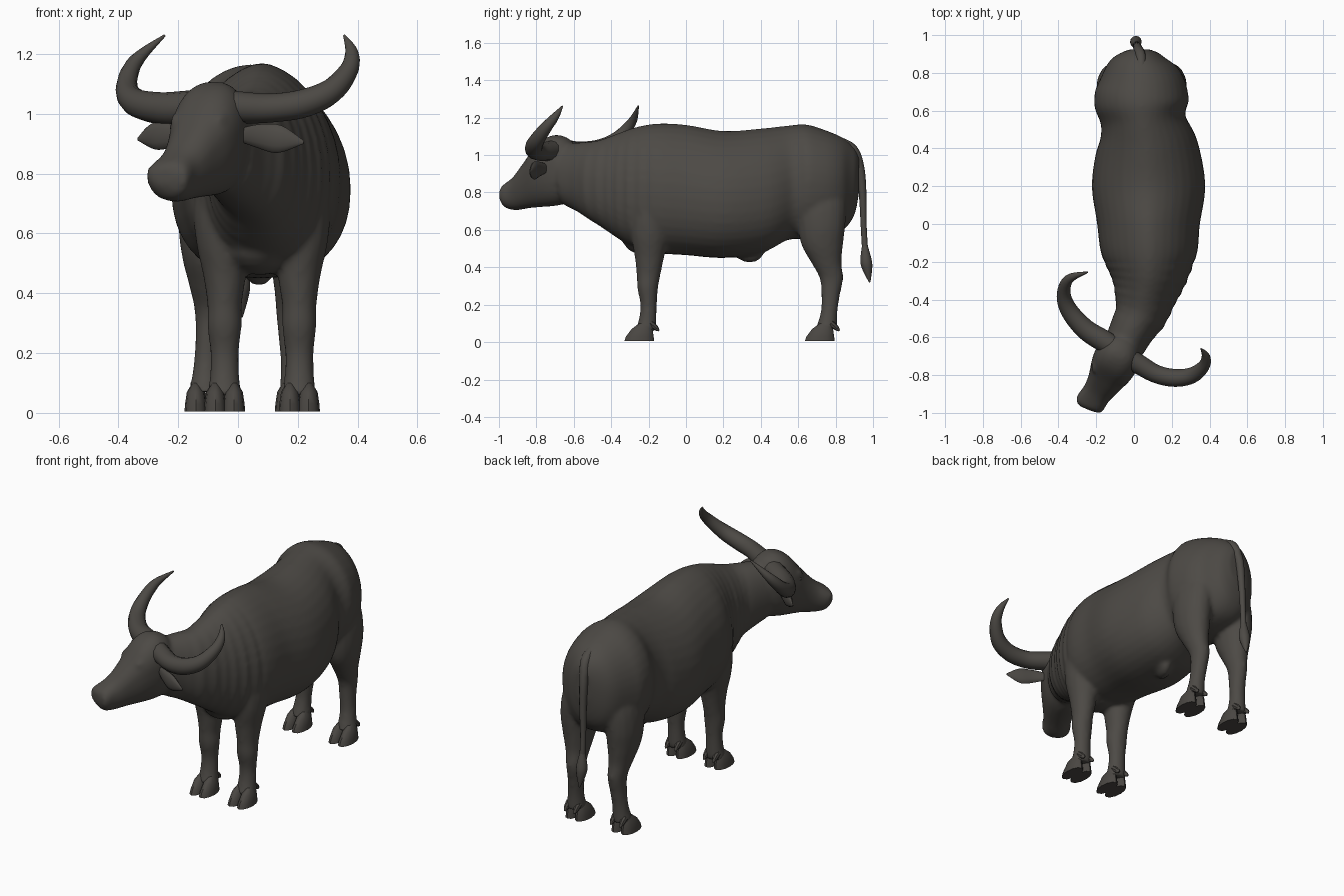
import bpy, bmesh, math
from mathutils import Vector


def material(name, col):
    m = bpy.data.materials.new(name)
    m.diffuse_color = (*col, 1)
    return m


HIDE = material("dark grey hide", (0.074, 0.068, 0.060))
HORN = material("horn grey", (0.072, 0.066, 0.058))
HOOF = material("hoof grey", (0.068, 0.062, 0.055))
EYE = material("eye dark grey", (0.045, 0.041, 0.037))


def smooth_rows(rows, n):
    """Catmull-Rom interpolation of every number in the rows."""
    out = []
    for i in range(len(rows) - 1):
        a, b, c, d = (rows[max(i - 1, 0)], rows[i], rows[i + 1], rows[min(i + 2, len(rows) - 1)])
        for k in range(n):
            t = k / n
            out.append([0.5 * (2 * q + (r - p) * t + (2 * p - 5 * q + 4 * r - s) * t * t
                               + (3 * q - p - 3 * r + s) * t ** 3) for p, q, r, s in zip(a, b, c, d)])
    return out + [list(rows[-1])]


def loft(name, rings, mat):
    bm = bmesh.new()
    vs = [[bm.verts.new(p) for p in ring] for ring in rings]
    n = len(vs[0])
    for a, b in zip(vs, vs[1:]):
        for i in range(n):
            bm.faces.new((a[i], a[(i + 1) % n], b[(i + 1) % n], b[i]))
    bm.faces.new(vs[0])
    bm.faces.new(vs[-1])
    bmesh.ops.recalc_face_normals(bm, faces=bm.faces)
    me = bpy.data.meshes.new(name)
    bm.to_mesh(me)
    bm.free()
    ob = bpy.data.objects.new(name, me)
    bpy.context.collection.objects.link(ob)
    me.materials.append(mat)
    bpy.ops.object.select_all(action='DESELECT')
    ob.select_set(True)
    bpy.context.view_layer.objects.active = ob
    bpy.ops.object.shade_smooth_by_angle(angle=math.radians(40))
    return ob


def power(v, e):
    return math.copysign(abs(v) ** e, v)


def upright_rings(rows, n=28):
    """Rows: x, y, half width, top z, bottom z, widest fraction, top exponent."""
    rings = []
    for i, (x, y, hw, top, bot, frac, e) in enumerate(rows):
        a, b = rows[max(i - 1, 0)], rows[min(i + 1, len(rows) - 1)]
        f = Vector((b[0] - a[0], b[1] - a[1])).normalized()
        zw = bot + frac * (top - bot)
        ring = []
        for k in range(n):
            t = 2 * math.pi * k / n
            s, c = math.sin(t), math.cos(t)
            w = hw * power(c, e if s > 0 else 0.85)
            z = zw + (s * (top - zw) if s > 0 else power(s, 0.9) * (zw - bot))
            ring.append((x - f.y * w, y + f.x * w, z))
        rings.append(ring)
    return rings


def flat_rings(rows, n=16):
    """Rows: x, y, z, half width, half depth."""
    return [[(x + a * math.cos(2 * math.pi * k / n), y + b * math.sin(2 * math.pi * k / n), z)
             for k in range(n)] for x, y, z, a, b in rows]


def tube(name, rows, mat, flat=1.0, n=12, steps=5):
    """Rows: x, y, z, radius along a path; flat squashes one axis."""
    rows = smooth_rows(rows, steps)
    rings = []
    for i, (x, y, z, r) in enumerate(rows):
        a, b = rows[max(i - 1, 0)], rows[min(i + 1, len(rows) - 1)]
        t = (Vector(b[:3]) - Vector(a[:3])).normalized()
        ref = Vector((0, 0, 1)) if abs(t.z) < 0.95 else Vector((0, 1, 0))
        u = t.cross(ref).normalized()
        v = u.cross(t)
        rings.append([Vector((x, y, z)) + r * (u * math.cos(q) * flat + v * math.sin(q))
                      for q in (2 * math.pi * k / n for k in range(n))])
    return loft(name, rings, mat)


# trunk from rump to neck
trunk = [
    (0.03, 0.925, 0.05, 0.99, 0.80, 0.5, 1.0),
    (0.03, 0.90, 0.11, 1.04, 0.68, 0.5, 1.0),
    (0.03, 0.84, 0.18, 1.092, 0.60, 0.5, 1.0),
    (0.038, 0.74, 0.235, 1.135, 0.56, 0.5, 1.0),
    (0.04, 0.64, 0.25, 1.164, 0.55, 0.5, 1.05),
    (0.05, 0.54, 0.225, 1.157, 0.545, 0.46, 1.1),
    (0.07, 0.40, 0.272, 1.142, 0.475, 0.44, 1.15),
    (0.077, 0.20, 0.30, 1.129, 0.45, 0.44, 1.15),
    (0.077, 0.0, 0.272, 1.162, 0.465, 0.44, 1.2),
    (0.08, -0.15, 0.255, 1.169, 0.475, 0.45, 1.2),
    (0.077, -0.27, 0.21, 1.149, 0.50, 0.46, 1.15),
    (0.062, -0.37, 0.17, 1.114, 0.56, 0.47, 1.1),
    (0.038, -0.47, 0.142, 1.078, 0.63, 0.48, 1.0),
    (-0.01, -0.56, 0.12, 1.068, 0.69, 0.5, 0.95),
    (-0.05, -0.64, 0.11, 1.06, 0.73, 0.5, 0.9),
]
trunk = smooth_rows(trunk, 6)
for row in trunk:  # loose skin folds on the neck
    if -0.52 < row[1] < -0.2:
        row[2] *= 1 + 0.03 * math.sin(row[1] * 125)
skin = [loft("trunk", upright_rings(trunk, 36), HIDE)]

# head
head = [
    (-0.04, -0.60, 0.07, 1.05, 0.78, 0.5, 0.9),
    (-0.055, -0.635, 0.105, 1.09, 0.745, 0.55, 0.85),
    (-0.085, -0.70, 0.122, 1.108, 0.728, 0.6, 0.8),
    (-0.12, -0.77, 0.116, 1.07, 0.722, 0.62, 0.8),
    (-0.16, -0.84, 0.092, 0.975, 0.716, 0.6, 0.8),
    (-0.20, -0.90, 0.077, 0.895, 0.706, 0.55, 0.8),
    (-0.23, -0.945, 0.080, 0.855, 0.712, 0.55, 0.8),
    (-0.244, -0.967, 0.070, 0.838, 0.735, 0.55, 0.8),
    (-0.25, -0.98, 0.042, 0.818, 0.765, 0.55, 0.8),
]
skin.append(loft("head", upright_rings(smooth_rows(head, 4)), HIDE))

# brows, eyes and nostrils, placed across the head axis
side = Vector((0.907, -0.42, 0))


def ball(name, loc, size, mat):
    bpy.ops.mesh.primitive_uv_sphere_add(segments=14, ring_count=8, location=loc)
    ob = bpy.context.object
    ob.name = name
    ob.scale = size
    ob.rotation_euler.z = math.atan2(side.y, side.x)
    ob.data.materials.append(mat)
    bpy.ops.object.shade_smooth()
    return ob


for s, label in ((-1, "left"), (1, "right")):
    skin.append(ball(label + "_brow", Vector((-0.125, -0.78, 0.975)) + side * s * 0.08, (0.026, 0.045, 0.03), HIDE))
    ball(label + "_eye", Vector((-0.13, -0.79, 0.955)) + side * s * 0.092, (0.014, 0.018, 0.012), EYE)
    skin.append(ball(label + "_nostril", Vector((-0.235, -0.955, 0.805)) + side * s * 0.05, (0.026, 0.022, 0.025), HIDE))

# horns
tube("left_horn", [(-0.06, -0.68, 1.03, 0.054), (-0.16, -0.62, 1.02, 0.058), (-0.26, -0.555, 1.018, 0.054),
                   (-0.345, -0.455, 1.04, 0.046), (-0.372, -0.365, 1.092, 0.036),
                   (-0.342, -0.29, 1.175, 0.025), (-0.245, -0.255, 1.262, 0.004)], HORN)
tube("right_horn", [(-0.06, -0.69, 1.03, 0.054), (0.03, -0.745, 1.02, 0.052), (0.12, -0.795, 1.02, 0.048),
                    (0.22, -0.815, 1.035, 0.047), (0.31, -0.80, 1.075, 0.042),
                    (0.37, -0.75, 1.145, 0.032), (0.38, -0.70, 1.205, 0.022), (0.355, -0.66, 1.262, 0.004)], HORN)

# ears
tube("left_ear", [(-0.15, -0.65, 0.93, 0.02), (-0.21, -0.61, 0.93, 0.04), (-0.28, -0.56, 0.925, 0.045),
                  (-0.335, -0.525, 0.915, 0.005)], HIDE, 0.4)
tube("right_ear", [(0.0, -0.74, 0.93, 0.02), (0.07, -0.785, 0.925, 0.04), (0.14, -0.815, 0.915, 0.046),
                   (0.22, -0.835, 0.905, 0.005)], HIDE, 0.4)

# front legs: offsets x, y, z, half width, half depth (x grows outward)
front = [(0.01, -0.15, 0.86, 0.06, 0.11), (0.015, -0.17, 0.72, 0.09, 0.125), (0.01, -0.19, 0.58, 0.087, 0.105),
         (0.0, -0.195, 0.46, 0.072, 0.08), (0.0, -0.20, 0.36, 0.058, 0.064), (0.0, -0.205, 0.29, 0.058, 0.056),
         (0.0, -0.20, 0.2, 0.048, 0.044), (0.0, -0.205, 0.12, 0.05, 0.048), (0.0, -0.215, 0.06, 0.058, 0.058)]
# hind legs
hind = [(-0.04, 0.71, 0.90, 0.06, 0.10), (-0.02, 0.72, 0.76, 0.095, 0.135), (-0.005, 0.725, 0.63, 0.094, 0.128),
        (-0.005, 0.728, 0.52, 0.082, 0.112), (-0.01, 0.752, 0.42, 0.062, 0.08), (-0.015, 0.778, 0.34, 0.05, 0.063),
        (-0.012, 0.773, 0.25, 0.045, 0.05), (-0.005, 0.765, 0.16, 0.044, 0.045), (0.0, 0.75, 0.07, 0.054, 0.058)]


def leg(name, rows, x, s):
    rows = [(x + s * r[0], *r[1:]) for r in rows]
    skin.append(loft(name, flat_rings(smooth_rows(rows, 4)), HIDE))
    y = rows[-1][1]
    for k, toe in ((-1, "inner"), (1, "outer")):  # cloven hoof and dewclaws
        tx = x + k * s * 0.031
        loft(f"{name}_{toe}_hoof", flat_rings([(tx, y - 0.005, 0.10, 0.012, 0.03), (tx, y - 0.02, 0.07, 0.03, 0.056),
                                               (tx, y - 0.032, 0.03, 0.036, 0.074),
                                               (tx, y - 0.035, 0.005, 0.038, 0.08)], 12), HOOF)
        tube(f"{name}_{toe}_dewclaw", [(tx, y + 0.025, 0.1, 0.018), (tx, y + 0.055, 0.075, 0.014),
                                       (tx, y + 0.07, 0.06, 0.004)], HOOF, n=8, steps=2)


leg("left_front_leg", front, -0.045, -1)
leg("right_front_leg", front, 0.205, 1)
leg("left_hind_leg", hind, -0.11, -1)
leg("right_hind_leg", hind, 0.192, 1)

# brisket between the front legs and belly sheath
skin.append(ball("brisket", (0.075, -0.2, 0.56), (0.12, 0.15, 0.10), HIDE))
skin.append(ball("belly_sheath", (0.07, 0.34, 0.475), (0.04, 0.08, 0.05), HIDE))

# fuse the hide parts into one soft skin
bpy.ops.object.select_all(action='DESELECT')
for ob in skin:
    ob.select_set(True)
body = skin[0]
bpy.context.view_layer.objects.active = body
bpy.ops.object.join()
body.name = "body"
remesh = body.modifiers.new("fuse", 'REMESH')
remesh.mode = 'VOXEL'
remesh.voxel_size = 0.012
remesh.use_smooth_shade = True
soft = body.modifiers.new("soften", 'SMOOTH')
soft.factor = 0.5
soft.iterations = 6

# tail with tuft
tube("tail", [(0.04, 0.80, 1.08, 0.025), (0.035, 0.89, 1.03, 0.028), (0.02, 0.93, 0.93, 0.024),
              (0.015, 0.945, 0.78, 0.02), (0.01, 0.95, 0.62, 0.016), (0.01, 0.957, 0.50, 0.016)], HIDE)
tube("tail_tuft", [(0.01, 0.955, 0.53, 0.012), (0.01, 0.962, 0.44, 0.03), (0.01, 0.97, 0.39, 0.026),
                   (0.012, 0.982, 0.32, 0.004)], HIDE)
